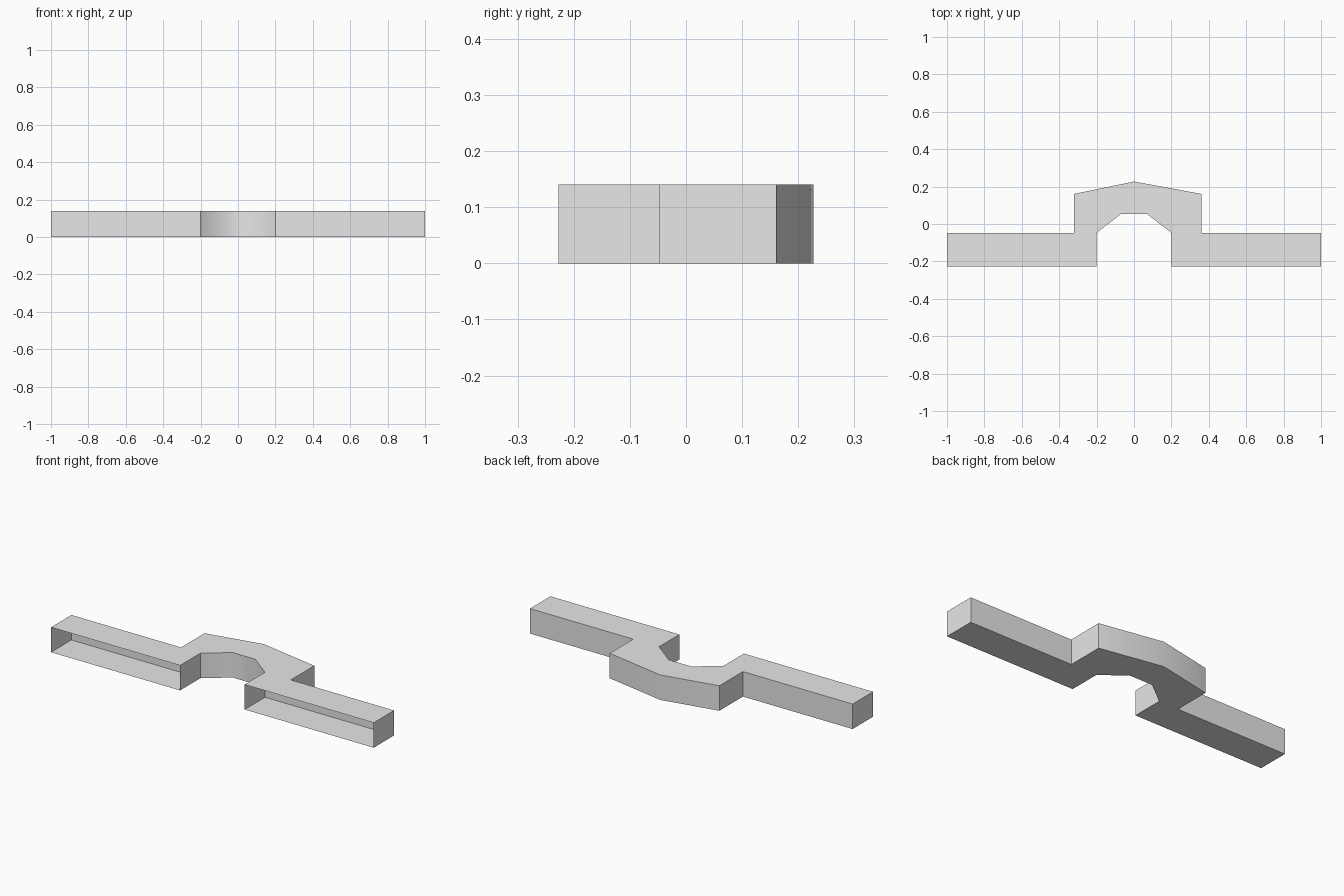
import bpy
import bmesh
import math

cube = bpy.data.objects.get("Cube")
if cube:
    bpy.data.objects.remove(cube, do_unlink=True)

HEIGHT = 0.14
FRONT, JOINT = -0.227, -0.047

grey = bpy.data.materials.new("plain_grey")
grey.use_nodes = True
colour = (0.8, 0.8, 0.8, 1)
grey.diffuse_color = colour
grey.node_tree.nodes["Principled BSDF"].inputs["Base Color"].default_value = colour


def shell(name, outline, open_y):
    """Extrude a plan outline upward, leaving out the side that lies on open_y."""
    bm = bmesh.new()
    base = bm.faces.new([bm.verts.new((x, y, 0)) for x, y in outline])
    top = bmesh.ops.extrude_face_region(bm, geom=[base], use_keep_orig=True)
    for v in top["geom"]:
        if isinstance(v, bmesh.types.BMVert):
            v.co.z = HEIGHT
    bmesh.ops.recalc_face_normals(bm, faces=bm.faces[:])
    opening = [f for f in bm.faces
               if all(abs(v.co.y - open_y) < 0.001 for v in f.verts)]
    bmesh.ops.delete(bm, geom=opening, context="FACES_ONLY")
    mesh = bpy.data.meshes.new(name)
    bm.to_mesh(mesh)
    bm.free()
    mesh.materials.append(grey)
    obj = bpy.data.objects.new(name, mesh)
    bpy.context.collection.objects.link(obj)
    bpy.ops.object.select_all(action="DESELECT")
    obj.select_set(True)
    bpy.context.view_layer.objects.active = obj
    bpy.ops.object.shade_smooth_by_angle(angle=math.radians(45))
    return obj


# Straight arms: hollow boxes open at the front
for side, name in ((-1, "right_arm"), (1, "left_arm")):
    inner, outer = 0.2 * side, side
    shell(name, [(inner, FRONT), (outer, FRONT), (outer, JOINT), (inner, JOINT)], FRONT)

# Arched bay bridging the gap, open where it meets the arms
shell("arched_bay", [
    (-0.32, JOINT), (-0.2, JOINT), (-0.07, 0.053), (0.07, 0.053), (0.2, JOINT),
    (0.36, JOINT), (0.36, 0.161), (0, 0.227), (-0.32, 0.161)], JOINT)
